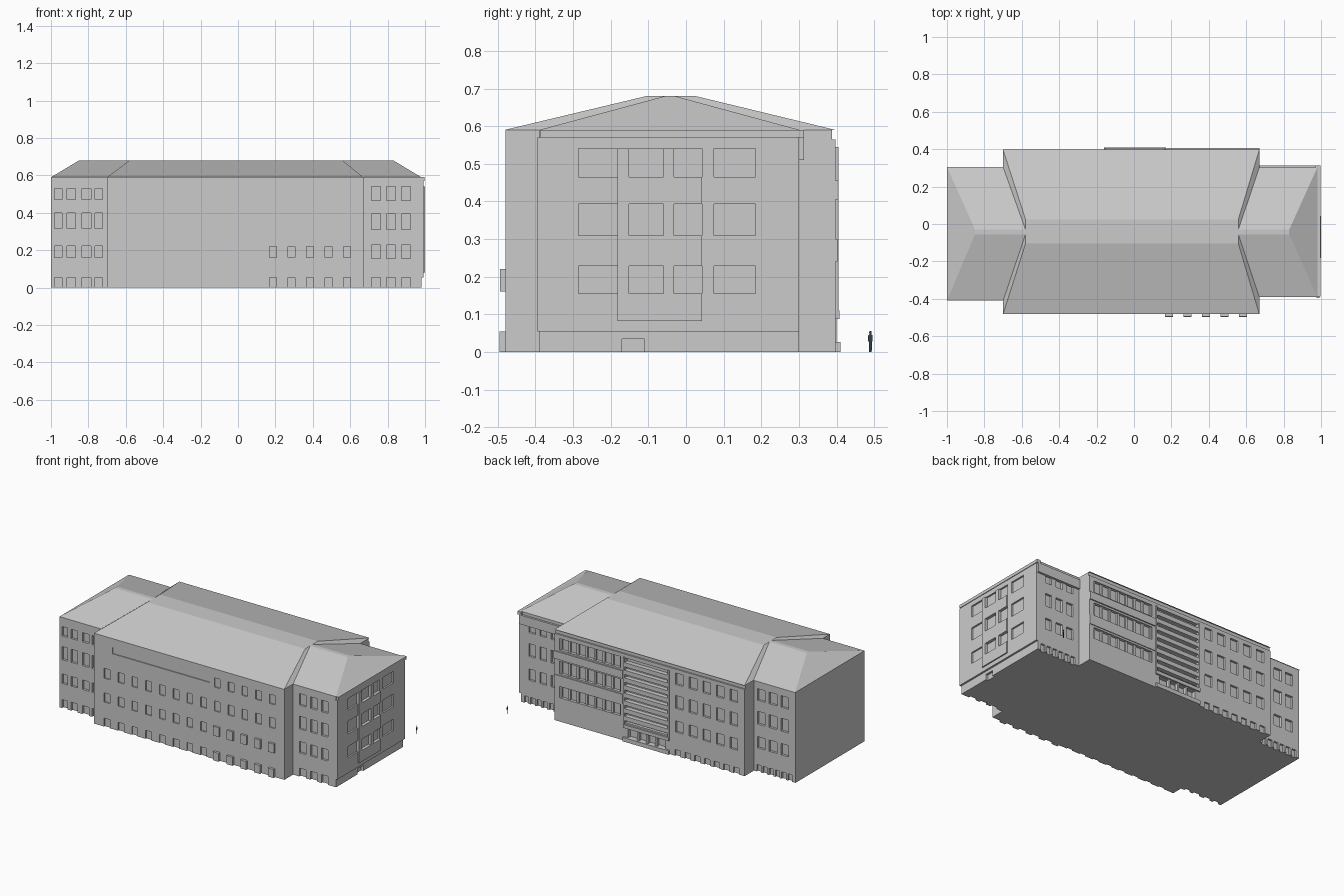
import bpy, bmesh
from mathutils import Vector, Matrix

if "Cube" in bpy.data.objects:
    bpy.data.objects.remove(bpy.data.objects["Cube"])


def make(name, bm):
    bmesh.ops.recalc_face_normals(bm, faces=bm.faces)
    me = bpy.data.meshes.new(name)
    bm.to_mesh(me)
    bm.free()
    ob = bpy.data.objects.new(name, me)
    bpy.context.collection.objects.link(ob)
    return ob


def boxes(name, items):
    """One mesh out of boxes given as (x0, x1, y0, y1, z0, z1)."""
    bm = bmesh.new()
    for x0, x1, y0, y1, z0, z1 in items:
        c = Vector((x0 + x1, y0 + y1, z0 + z1)) / 2
        s = Matrix.Diagonal((x1 - x0, y1 - y0, z1 - z0, 1))
        bmesh.ops.create_cube(bm, size=1, matrix=Matrix.Translation(c) @ s)
    return make(name, bm)


def hip_roof(name, base, top, z0=0.59, z1=0.68):
    """Hull between a base rectangle and a top rectangle (x0, x1, y0, y1)."""
    bm = bmesh.new()
    for (x0, x1, y0, y1), z in ((base, z0), (top, z1)):
        for x in (x0, x1):
            for y in (y0, y1):
                bm.verts.new((x, y, z))
    bmesh.ops.convex_hull(bm, input=bm.verts)
    bmesh.ops.dissolve_limit(bm, angle_limit=0.005, verts=bm.verts, edges=bm.edges)
    return make(name, bm)


def cut(ob, items):
    """Subtract boxes from an object and remove the cutter."""
    cutter = boxes("cutter", items)
    cutter.hide_render = True
    mod = ob.modifiers.new("openings", 'BOOLEAN')
    mod.operation, mod.solver, mod.object = 'DIFFERENCE', 'EXACT', cutter
    dg = bpy.context.evaluated_depsgraph_get()
    me = bpy.data.meshes.new_from_object(ob.evaluated_get(dg))
    ob.modifiers.clear()
    ob.data = me
    bpy.data.objects.remove(cutter)


def openings(cols, rows, y0, y1):
    return [(a, b, y0, y1, c, d) for a, b in cols for c, d in rows]


def columns(start, pitch, n, width):
    return [(start + i * pitch, start + i * pitch + width) for i in range(n)]


BASE = [(-0.02, 0.055)]
FLOORS = [(0.155, 0.228), (0.31, 0.393), (0.465, 0.54)]

# Main block: front windows, rear windows and the stair bay
main = boxes("main_block", [(-0.70, 0.67, -0.48, 0.397, 0, 0.565)])
front_cols = columns(-0.628, 0.0992, 13, 0.042)
back_left = columns(-0.65, 0.098, 5, 0.055)
back_right = columns(0.205, 0.062, 7, 0.046)
cut(main, openings(front_cols, [(0.315, 0.38)], -0.5, -0.472)
    + openings(front_cols[:8], [(0.16, 0.22)] + BASE, -0.5, -0.472)
    + openings(front_cols[8:], [(0.47, 0.53)], -0.5, -0.472)
    + [(-0.57, 0.13, -0.5, -0.474, 0.49, 0.53)]
    + openings(back_left, FLOORS, 0.383, 0.45)
    + openings(columns(-0.66, 0.07, 7, 0.04), [(-0.02, 0.04)], 0.387, 0.45)
    + openings([(0.195, 0.635)], FLOORS, 0.389, 0.45)
    + [(-0.15, 0.16, 0.375, 0.45, 0.12, 0.54), (-0.13, 0.14, 0.37, 0.45, 0.025, 0.085)])
cut(main, openings(back_right, FLOORS, 0.378, 0.45))
boxes("main_cornice", [(-0.70, 0.67, -0.48, 0.388, 0.565, 0.59)])

# Projecting window boxes on the lower right of the front
boxes("front_window_boxes", openings(front_cols[8:], [(0.16, 0.22)], -0.494, -0.479)
      + openings(front_cols[8:], [(0, 0.055)], -0.496, -0.479))

# Left wing
left = boxes("left_wing", [(-1.0, -0.69, -0.41, 0.30, 0, 0.59)])
cut(left, openings([(-0.98, -0.94), (-0.915, -0.87), (-0.835, -0.787), (-0.765, -0.725)],
                   BASE + [(0.16, 0.222), (0.315, 0.40), (0.47, 0.53)], -0.45, -0.395)
    + openings(columns(-0.95, 0.085, 3, 0.055), FLOORS, 0.285, 0.35)
    + openings(columns(-0.975, 0.045, 6, 0.03), [(-0.02, 0.045)], 0.288, 0.35))

# Right wing with its thick end wall
right = boxes("right_wing", [(0.66, 0.98, -0.39, 0.30, 0, 0.59)])
right_cols = columns(0.715, 0.08, 3, 0.048)
cut(right, openings(right_cols, FLOORS + BASE, -0.45, -0.376)
    + openings(right_cols, FLOORS, 0.286, 0.35)
    + openings(columns(0.70, 0.045, 6, 0.03), [(-0.02, 0.045)], 0.288, 0.35)
    + [(0.965, 1.05, -0.17, -0.11, -0.02, 0.035)])
end = boxes("end_wall", [(0.975, 0.992, -0.395, 0.30, 0.055, 0.57)])
bay = boxes("end_wall_bay", [(0.985, 1.0, -0.182, 0.042, 0.082, 0.54)])
end_cols = [(-0.285, -0.182), (-0.152, -0.06), (-0.032, 0.042), (0.075, 0.185)]
end_cut = [(0.981, 1.05, a, b, c, d) for a, b in end_cols for c, d in FLOORS]
cut(end, end_cut)
cut(bay, [(0.98, 1.05, a, b + 0.005 * (b < 0.05 and b > 0), c, d + 0.002 * (d > 0.5))
          for a, b in end_cols[1:3] for c, d in FLOORS])
boxes("end_wall_corner", [(0.67, 0.985, 0.295, 0.313, 0.51, 0.57)])
boxes("end_eave", [(0.97, 0.996, -0.387, 0.313, 0.57, 0.59)])

# Roofs
hip_roof("main_roof", (-0.70, 0.67, -0.482, 0.397), (-0.58, 0.558, -0.105, 0.025))
hip_roof("left_roof", (-1.0, -0.575, -0.41, 0.305), (-0.85, -0.575, -0.055, -0.03))
hip_roof("right_roof", (0.55, 0.98, -0.39, 0.302), (0.55, 0.83, -0.055, -0.03))

# Rear stair bay slats, entrance and spandrel bands
slats = [(-0.15, 0.16, 0.374, 0.404, 0.135 + i * 0.05, 0.163 + i * 0.05) for i in range(8)]
boxes("stair_slats", slats)
boxes("stair_frame", [(x, x + 0.01, 0.39, 0.405, 0.10, 0.545) for x in (-0.16, 0.16)])
boxes("entrance", [(-0.16, 0.17, 0.39, 0.41, 0, 0.026), (-0.16, 0.17, 0.39, 0.408, 0.088, 0.11)]
      + [(x, x + 0.012, 0.38, 0.40, 0.02, 0.09) for x in (-0.07, -0.005, 0.06)])
boxes("rear_bands", [(0.175, 0.67, 0.39, 0.405, 0.405, 0.455),
                     (0.175, 0.67, 0.39, 0.402, 0.24, 0.30)])

# Flat standing figure for scale, beyond the back right corner
bm = bmesh.new()
half = [(0.001, 0.0), (0.0035, 0.0), (0.004, 0.026), (0.006, 0.03), (0.006, 0.044),
        (0.002, 0.047), (0.0035, 0.051), (0.002, 0.056)]
outline = half + [(-y, z) for y, z in reversed(half)]
bm.faces.new([bm.verts.new((0.945, 0.49 + y, z)) for y, z in outline])
person = make("scale_figure", bm)
mat = bpy.data.materials.new("dark")
mat.diffuse_color = (0.03, 0.05, 0.06, 1)
mat.use_nodes = True
mat.node_tree.nodes["Principled BSDF"].inputs["Base Color"].default_value = mat.diffuse_color
person.data.materials.append(mat)
